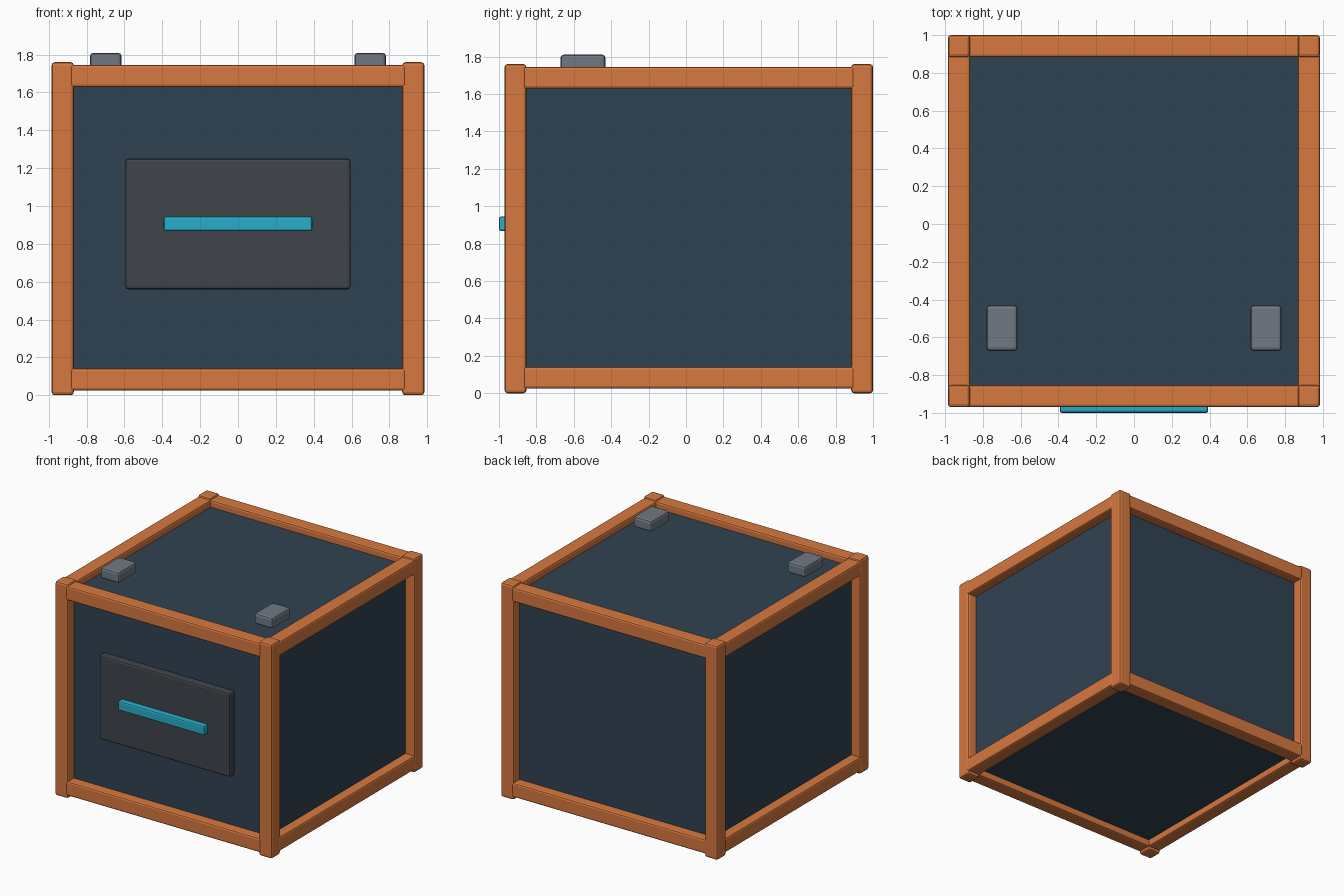
import bpy

if "Cube" in bpy.data.objects:
    bpy.data.objects.remove(bpy.data.objects["Cube"])


def material(name, rgb):
    m = bpy.data.materials.new(name)
    m.diffuse_color = (*rgb, 1)
    m.use_nodes = True
    m.node_tree.nodes["Principled BSDF"].inputs["Base Color"].default_value = m.diffuse_color
    return m


ORANGE = material("orange", (0.68, 0.19, 0.05))
NAVY = material("navy", (0.03, 0.055, 0.085))
CHARCOAL = material("charcoal", (0.05, 0.06, 0.07))
CYAN = material("cyan", (0.02, 0.42, 0.60))
STEEL = material("steel", (0.16, 0.19, 0.23))


def box(name, lo, hi, mat, bevel):
    """Bevelled box between two opposite corners."""
    size = [b - a for a, b in zip(lo, hi)]
    centre = [(a + b) / 2 for a, b in zip(lo, hi)]
    bpy.ops.mesh.primitive_cube_add(size=1, location=centre)
    ob = bpy.context.object
    ob.name = name
    ob.scale = size
    bpy.ops.object.transform_apply(location=False, rotation=False, scale=True)
    mod = ob.modifiers.new("bevel", "BEVEL")
    mod.width = bevel
    mod.segments = 2
    ob.data.materials.append(mat)
    return ob


CY = 0.015            # frame centre in y
R, W = 0.985, 0.117   # frame half width and bar thickness
C = R - W / 2         # bar centre line
H = W / 2
L = R - W + 0.02      # rails reach just inside the posts
CORE = 0.905

# Inner body
box("body", (-CORE, CY - CORE, 0.08), (CORE, CY + CORE, 1.69), NAVY, 0.03)

# Corner posts
for sx in (-1, 1):
    for sy in (-1, 1):
        x, y = sx * C, CY + sy * C
        box("corner_post", (x - H, y - H, 0), (x + H, y + H, 1.76), ORANGE, 0.016)

# Rails along the top and bottom edges
for z in (0.083, 1.687):
    for s in (-1, 1):
        y = CY + s * C
        box("cross_rail", (-L, y - H, z - H), (L, y + H, z + H), ORANGE, 0.014)
        x = s * C
        box("side_rail", (x - H, CY - L, z - H), (x + H, CY + L, z + H), ORANGE, 0.014)

# Front plate and light bar
box("front_plate", (-0.595, -0.955, 0.56), (0.595, -0.88, 1.25), CHARCOAL, 0.015)
box("front_bar", (-0.393, -1.0, 0.867), (0.393, -0.94, 0.945), CYAN, 0.012)

# Pads on the roof
for s in (-1, 1):
    x = s * 0.699
    box("roof_pad", (x - 0.083, -0.672, 1.72), (x + 0.083, -0.43, 1.81), STEEL, 0.018)
